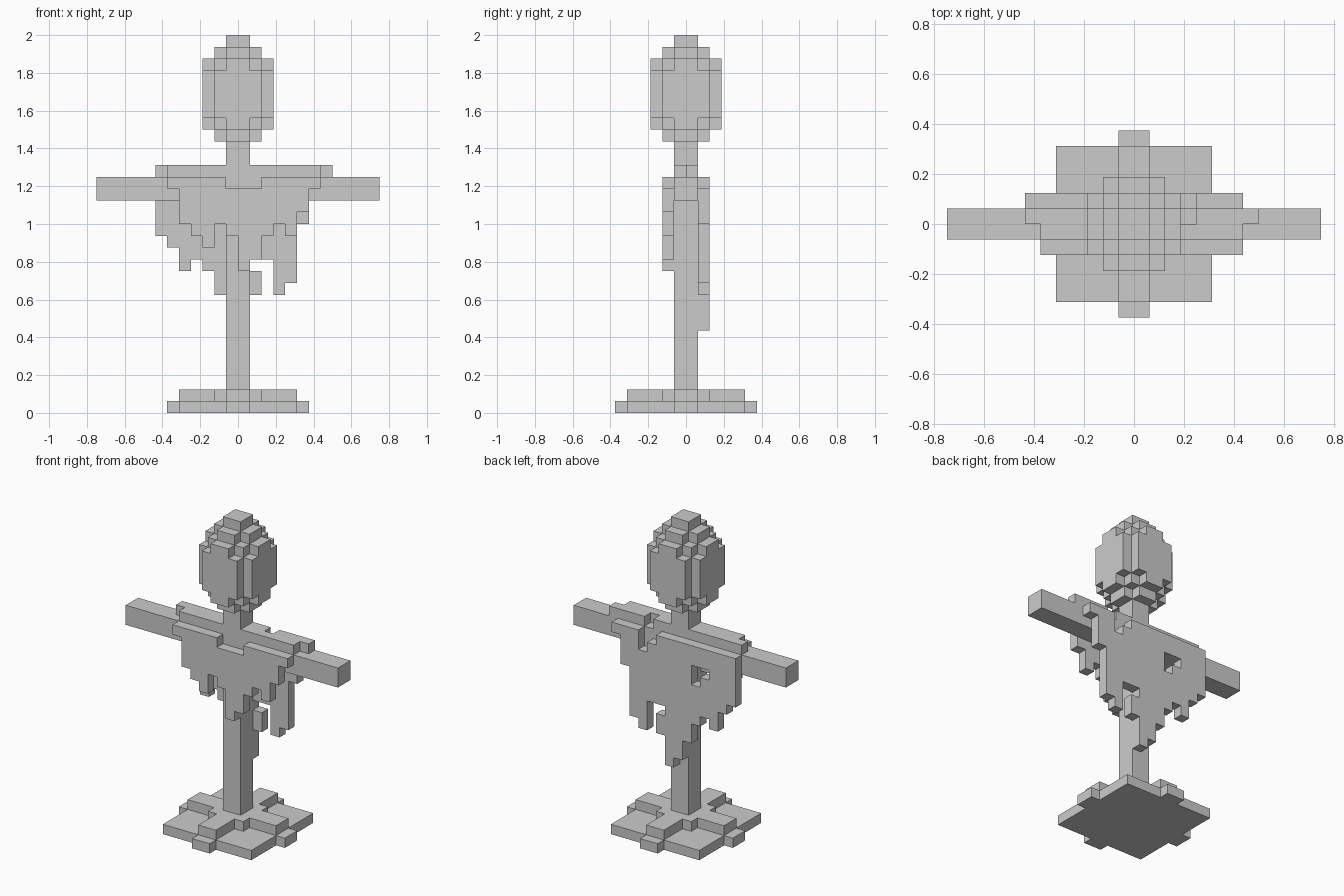
import bpy, bmesh, math
from mathutils import Vector

if "Cube" in bpy.data.objects:
    bpy.data.objects.remove(bpy.data.objects["Cube"])

U = 1 / 16  # size of one block


def cells(x0, x1, y0, y1, z0, z1):
    """All unit cells inside a block-aligned box."""
    return {(x, y, z) for x in range(x0, x1) for y in range(y0, y1) for z in range(z0, z1)}


def plus(a, b, z0, z1):
    """Two crossed slabs with half-widths a and b."""
    return cells(-a, a, -b, b, z0, z1) | cells(-b, b, -a, a, z0, z1)


def build(name, solid):
    """Outer skin of a set of cells, with coplanar faces merged."""
    bm = bmesh.new()
    verts = {}

    def vert(p):
        if p not in verts:
            verts[p] = bm.verts.new(Vector(p) * U)
        return verts[p]

    for c in solid:
        for axis in range(3):
            for side in (0, 1):
                n = list(c)
                n[axis] += 2 * side - 1
                if tuple(n) in solid:
                    continue
                ring = []
                for i, j in ((0, 0), (1, 0), (1, 1), (0, 1)):
                    p = list(c)
                    p[axis] += side
                    p[(axis + 1) % 3] += i
                    p[(axis + 2) % 3] += j
                    ring.append(vert(tuple(p)))
                bm.faces.new(ring if side else ring[::-1])
    bmesh.ops.dissolve_limit(bm, angle_limit=math.radians(1), verts=bm.verts[:], edges=bm.edges[:])
    mesh = bpy.data.meshes.new(name)
    bm.to_mesh(mesh)
    bm.free()
    bpy.context.collection.objects.link(bpy.data.objects.new(name, mesh))


def hanging(x0, y, top, bottoms):
    """One-block-thick cloth: each column hangs from top to its own bottom."""
    out = set()
    for i, b in enumerate(bottoms):
        out |= cells(x0 + i, x0 + i + 1, y, y + 1, b, top)
    return out


# Stand: square plate with tabs and a raised cross
build("base", cells(-5, 5, -5, 5, 0, 1) | plus(6, 1, 0, 1)
      | plus(5, 1, 1, 2) | cells(-2, 2, -2, 2, 1, 2))

# Upright post and crossbar
build("post_and_crossbar", cells(-1, 1, -1, 1, 2, 23) | cells(-12, 12, -1, 1, 18, 20))

# Rounded head
head = plus(2, 1, 23, 24) | plus(3, 2, 25, 29) | plus(2, 1, 30, 31) | cells(-1, 1, -1, 1, 31, 32)
for z in (24, 29):
    head |= plus(3, 1, z, z + 1) | cells(-2, 2, -2, 2, z, z + 1)
build("head", head)

# Cloth lying over the crossbar
build("shoulder_cloth", cells(-7, -1, 0, 1, 20, 21) | cells(-6, -1, -1, 0, 20, 21)
      | cells(1, 7, -1, 0, 20, 21) | cells(1, 3, 0, 1, 20, 21) | cells(4, 8, 0, 1, 20, 21))

# Ragged front cloth with a neckline
front = hanging(-6, -2, 20, [19, 16, 15, 14, 16, 15, 12, 13, 15, 16, 15, 17, 19])
build("front_cloth", front - cells(-1, 2, -2, -1, 19, 20))

# Ragged back cloth with tears
back = hanging(-7, 1, 20, [15, 14, 12, 13, 12, 10, 8, 7, 10, 13, 10, 11, 16, 19])
tears = (cells(-3, -2, 1, 2, 16, 18) | cells(-4, -3, 1, 2, 17, 18) | cells(1, 2, 1, 2, 12, 13)
         | cells(3, 4, 1, 2, 18, 20) | cells(2, 3, 1, 2, 19, 20))
build("back_cloth", back - tears)
